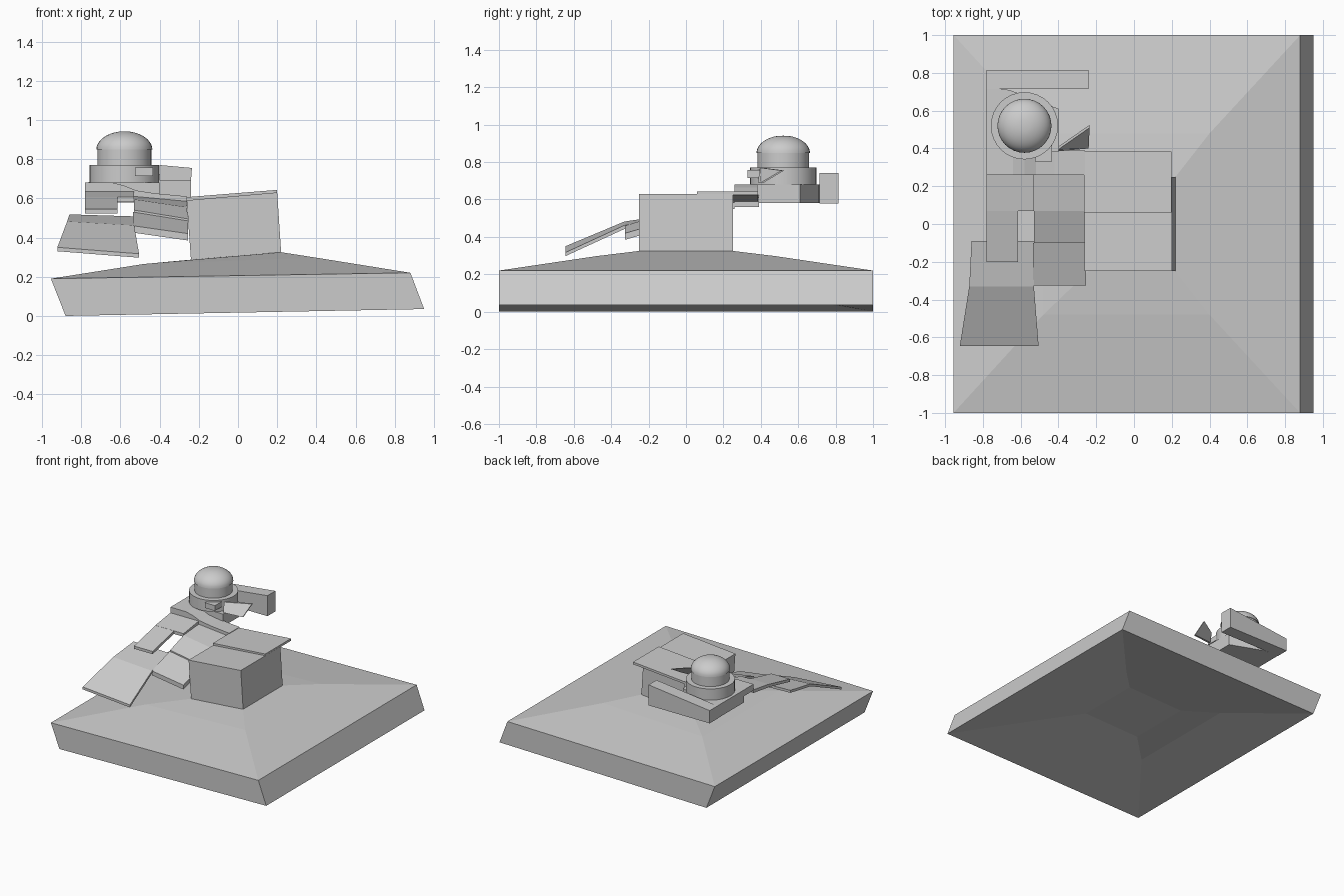
import bpy, bmesh, math
from mathutils import Vector

if "Cube" in bpy.data.objects:
    bpy.data.objects.remove(bpy.data.objects["Cube"])


def finish(name, bm, smooth=False):
    bmesh.ops.recalc_face_normals(bm, faces=bm.faces)
    me = bpy.data.meshes.new(name)
    bm.to_mesh(me)
    bm.free()
    ob = bpy.data.objects.new(name, me)
    bpy.context.collection.objects.link(ob)
    if smooth:
        bpy.context.view_layer.objects.active = ob
        ob.select_set(True)
        bpy.ops.object.shade_smooth_by_angle(angle=math.radians(35))
        ob.select_set(False)
    return ob


def loft(name, rings):
    """Solid skinned through point rings, capped at both ends."""
    bm = bmesh.new()
    rs = [[bm.verts.new(p) for p in r] for r in rings]
    n = len(rs[0])
    for a, b in zip(rs, rs[1:]):
        for i in range(n):
            j = (i + 1) % n
            bm.faces.new((a[i], a[j], b[j], b[i]))
    bm.faces.new(rs[0])
    bm.faces.new(rs[-1])
    return finish(name, bm)


def rect(x0, z0, x1, z1, y):
    """Rectangle symmetric in y whose height runs from z0 to z1 along x."""
    return [(x0, -y, z0), (x1, -y, z1), (x1, y, z1), (x0, y, z0)]


def plate(name, rows, t):
    """Bent plate; each row is (y, x left, z left, x right, z right) of the top."""
    return loft(name, [[(xl, y, zl), (xr, y, zr), (xr, y, zr - t), (xl, y, zl - t)]
                       for y, xl, zl, xr, zr in rows])


def lathe(name, profile, x, y, n=32):
    bm = bmesh.new()
    vs = [bm.verts.new((r, 0, z)) for r, z in profile]
    es = [bm.edges.new(p) for p in zip(vs, vs[1:])]
    bmesh.ops.spin(bm, geom=vs + es, cent=(0, 0, 0), axis=(0, 0, 1),
                   angle=math.tau, steps=n)
    bmesh.ops.remove_doubles(bm, verts=bm.verts, dist=1e-5)
    bmesh.ops.translate(bm, verts=bm.verts, vec=(x, y, 0))
    return finish(name, bm, True)


# Base slab: raised top with hips, recessed underside
loft("base", [
    rect(-.24, .12, .25, .135, .25),
    rect(-.45, .09, .45, .105, .45),
    rect(-.88, 0, .95, .035, 1),
    rect(-.955, .19, .88, .22, 1),
    rect(-.48, .265, .40, .297, .48),
    rect(-.24, .287, .22, .325, .25),
])

# Tilted block standing on the base and the plate over its back half
loft("pedestal_block", [rect(-.24, .285, .22, .325, .25),
                        rect(-.262, .59, .20, .63, .25)])
plate("block_top_plate", [(.06, -.264, .606, .199, .643),
                          (.385, -.264, .606, .199, .643)], .018)

# Turret deck: flat slab with a cut corner
outline = [(-.78, .38), (-.40, .38), (-.40, .61), (-.66, .71), (-.78, .72)]
loft("turret_deck", [[(x, y, z) for x, y in outline] for z in (.58, .68)])

# Front deck plate curving down towards the block
curve = [(-.78, .68), (-.64, .68), (-.58, .665), (-.52, .64), (-.42, .625), (-.26, .61)]
loft("curved_deck", [[(x, .26, z), (x, .39, z), (x, .39, z - .05), (x, .26, z - .05)]
                     for x, z in curve])

# Rear bar, taller at its right end
loft("rear_bar", [[(x, .715, .578), (x, .815, .578), (x, .815, z), (x, .715, z)]
                  for x, z in ((-.78, .68), (-.24, .742))])

# Turret: collar, neck and dome with a flat cap
lathe("turret_collar", [(0, .68), (.178, .68), (.178, .77), (0, .77)], -.58, .52)
lathe("turret_neck", [(0, .76), (.138, .76), (.138, .85), (0, .85)], -.58, .52)
dome = [(.143 * math.cos(a), .848 + .094 * math.sin(a))
        for a in (math.radians(78 * i / 9) for i in range(10))]
lathe("turret_dome", [(0, .848)] + dome + [(0, .941)], -.58, .52)

# Small box on the collar front and the angled side flap
plate("collar_box", [(.33, -.525, .757, -.435, .757), (.42, -.525, .757, -.435, .757)], .042)
flap = [(-.40, .395, .77), (-.235, .51, .755), (-.24, .40, .69), (-.40, .385, .69)]
loft("side_flap", [[Vector(p) + Vector((0, d, 0)) for p in flap] for d in (0, .015)])

# Overlapping plates stepping down to the front
plate("upper_left_plate", [(.26, -.78, .635, -.53, .635), (.07, -.78, .607, -.53, .607)], .025)
plate("lower_left_plate", [(.07, -.78, .606, -.615, .606), (-.20, -.78, .545, -.615, .545)], .022)
plate("inner_plate", [(.26, -.53, .61, -.262, .585), (.07, -.53, .595, -.262, .555),
                      (-.10, -.53, .54, -.255, .495)], .035)
plate("inner_lower_plate", [(-.10, -.535, .53, -.255, .485),
                            (-.325, -.535, .46, -.255, .42)], .035)
plate("front_skirt", [(-.09, -.86, .518, -.53, .508), (-.33, -.872, .482, -.53, .462),
                      (-.645, -.922, .35, -.505, .317)], .02)
